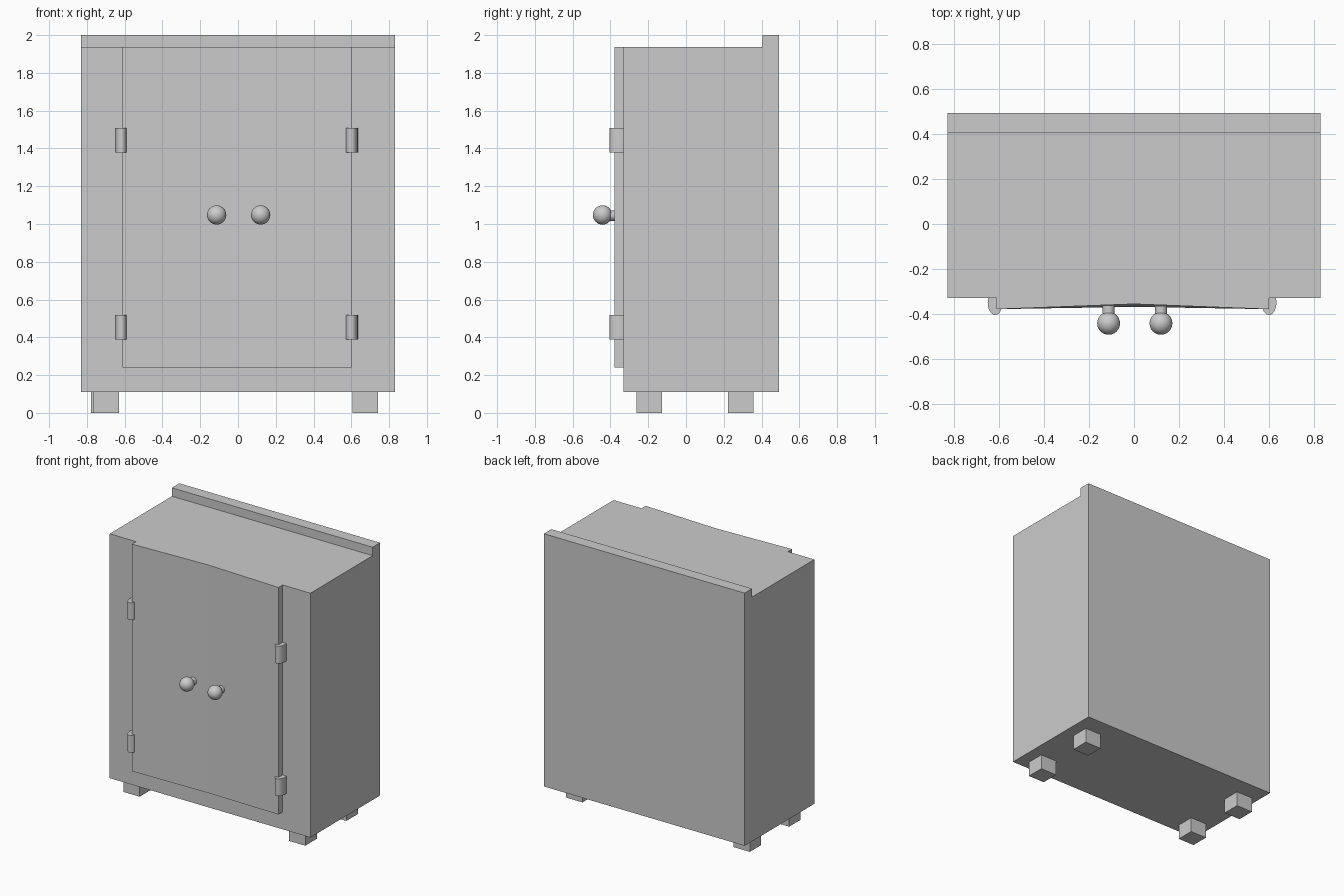
import bpy, bmesh, math
from mathutils import Matrix

if "Cube" in bpy.data.objects:
    bpy.data.objects.remove(bpy.data.objects["Cube"])


def add_object(name, bm, smooth=False):
    bmesh.ops.recalc_face_normals(bm, faces=bm.faces[:])
    mesh = bpy.data.meshes.new(name)
    bm.to_mesh(mesh)
    bm.free()
    obj = bpy.data.objects.new(name, mesh)
    bpy.context.collection.objects.link(obj)
    if smooth:
        bpy.ops.object.select_all(action='DESELECT')
        obj.select_set(True)
        bpy.context.view_layer.objects.active = obj
        bpy.ops.object.shade_smooth_by_angle(angle=math.radians(35))
    return obj


def prism(name, profile, lo, hi, to_xyz):
    """Extrude a closed 2D profile between two levels."""
    bm = bmesh.new()
    verts = [bm.verts.new(to_xyz(a, b, lo)) for a, b in profile]
    face = bm.faces.new(verts)
    out = bmesh.ops.extrude_face_region(bm, geom=[face])
    for v, (a, b) in zip([face_v for face_v in out['geom']
                          if isinstance(face_v, bmesh.types.BMVert)], profile):
        v.co += to_xyz_delta(to_xyz, lo, hi)
    return add_object(name, bm)


def to_xyz_delta(to_xyz, lo, hi):
    return Matrix.Translation(to_xyz(0, 0, hi)).translation - Matrix.Translation(to_xyz(0, 0, lo)).translation


# Cabinet body with the raised ledge along the back
prism("cabinet_body",
      [(-0.33, 0.111), (0.493, 0.111), (0.493, 2.0), (0.405, 2.0), (0.405, 1.937), (-0.33, 1.937)],
      -0.83, 0.83, lambda y, z, x: (x, y, z))

# Double door panel, bowed slightly inwards at the middle
door = prism("door_panel",
             [(-0.612, -0.32), (-0.612, -0.379), (0, -0.369), (0.6, -0.379), (0.6, -0.32)],
             0.24, 1.937, lambda x, y, z: (x, y, z))
for v in door.data.vertices:
    if abs(v.co.x) < 0.01 and v.co.z > 1:
        v.co.y = -0.356

# Hinges: upright oval barrels on both door edges
for side, x in (("left", -0.618), ("right", 0.601)):
    for level, z in (("lower", 0.453), ("upper", 1.444)):
        bm = bmesh.new()
        bmesh.ops.create_cone(bm, cap_ends=True, segments=24, radius1=1, radius2=1, depth=1,
                              matrix=Matrix.Translation((x, -0.35, z))
                              @ Matrix.Diagonal((0.033, 0.055, 0.129, 1)))
        add_object(f"hinge_{side}_{level}", bm, True)

# Round knobs on short stems
for side, x in (("left", -0.113), ("right", 0.12)):
    bm = bmesh.new()
    bmesh.ops.create_uvsphere(bm, u_segments=24, v_segments=16, radius=0.051,
                              matrix=Matrix.Translation((x, -0.442, 1.048)))
    add_object(f"knob_{side}", bm, True)
    bm = bmesh.new()
    bmesh.ops.create_cone(bm, cap_ends=True, segments=24, radius1=0.027, radius2=0.027, depth=0.08,
                          matrix=Matrix.Translation((x, -0.38, 1.044))
                          @ Matrix.Rotation(math.pi / 2, 4, 'X'))
    add_object(f"knob_stem_{side}", bm, True)

# Block feet
for name, x, y in (("front_left", -0.697, -0.195), ("back_left", -0.71, 0.29),
                   ("front_right", 0.673, -0.195), ("back_right", 0.673, 0.29)):
    bm = bmesh.new()
    bmesh.ops.create_cube(bm, size=1, matrix=Matrix.Translation((x, y, 0.0575))
                          @ Matrix.Diagonal((0.135, 0.135, 0.115, 1)))
    add_object(f"foot_{name}", bm)
